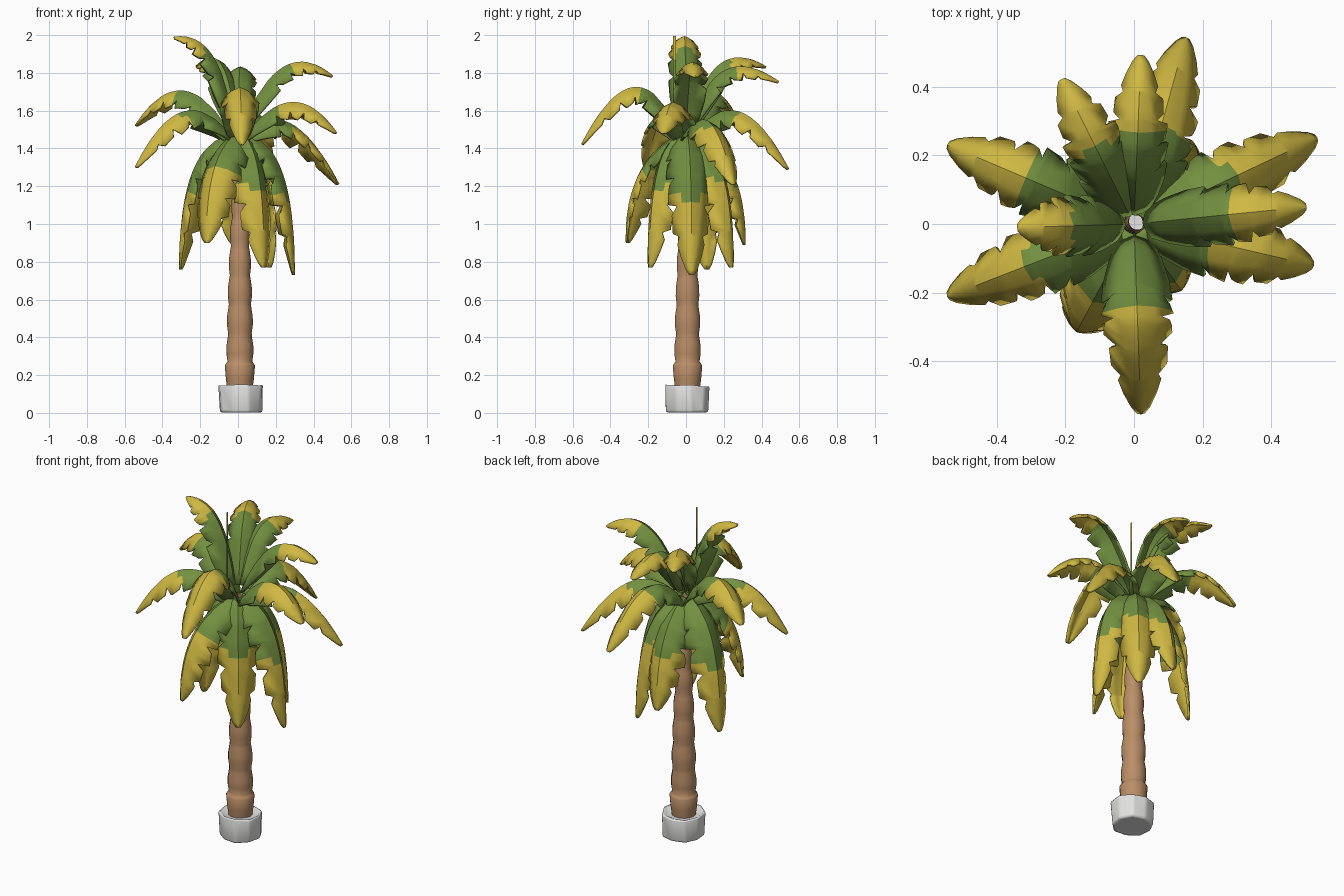
import bpy, bmesh, math, random
from mathutils import Vector

random.seed(4)
cube = bpy.data.objects.get("Cube")
if cube:
    bpy.data.objects.remove(cube, do_unlink=True)


def material(name, r, g, b):
    m = bpy.data.materials.new(name)
    m.use_nodes = True
    m.diffuse_color = (r, g, b, 1)
    m.node_tree.nodes["Principled BSDF"].inputs["Base Color"].default_value = (r, g, b, 1)
    return m


GREEN = material("leaf green", 0.17, 0.28, 0.052)
YELLOW = material("leaf yellow", 0.62, 0.48, 0.055)
BARK = material("bark brown", 0.49, 0.27, 0.135)
STONE = material("pale stone", 0.77, 0.77, 0.76)


def finish(name, bm, mats, angle=40):
    bmesh.ops.recalc_face_normals(bm, faces=bm.faces)
    me = bpy.data.meshes.new(name)
    bm.to_mesh(me)
    bm.free()
    ob = bpy.data.objects.new(name, me)
    bpy.context.scene.collection.objects.link(ob)
    for m in mats:
        me.materials.append(m)
    bpy.ops.object.select_all(action='DESELECT')
    ob.select_set(True)
    bpy.context.view_layer.objects.active = ob
    bpy.ops.object.shade_smooth_by_angle(angle=math.radians(angle))
    return ob


# Position along the leaf and half width, with narrow notches in the edge
EDGE = [(0, .5), (.08, .75), (.18, .93), (.31, 1), (.325, .7), (.37, .92), (.44, .98),
        (.5, 1.02), (.515, .68), (.56, .9), (.62, .95), (.68, .96), (.695, .6), (.74, .82),
        (.83, .78), (.845, .52), (.88, .6), (.93, .46), (.98, .25), (1, .1)]


def frond(name, tip, mid, base, width, yellow_from):
    """Arched leaf from the crown through mid (radius, height) to tip."""
    out = Vector((tip[0], tip[1], 0))
    reach = out.length
    out.normalize()
    side = Vector((-out.y, out.x, 0))
    up = Vector((0, 0, 1))
    a, m, c = Vector(base), Vector(mid), Vector((reach, tip[2]))
    b = 2 * m - (a + c) / 2
    bm = bmesh.new()
    rows = []
    for t, w in EDGE:
        p = a * (1 - t) ** 2 + b * 2 * t * (1 - t) + c * t * t
        d = ((b - a) * (1 - t) + (c - b) * t).normalized()
        normal = up * d.x - out * d.y
        centre = out * p.x + up * p.y
        inner = min(.6 * w, .5 * min(1, .5 + 2 * t) * (1 - t ** 4))
        row = []
        for u in (-w, -inner, 0, inner, w):
            drop = .22 * abs(u) + .62 * u * u
            row.append(bm.verts.new(centre + (side * u - normal * drop) * width))
        rows.append(row)
    for i in range(len(rows) - 1):
        t = (EDGE[i][0] + EDGE[i + 1][0]) / 2
        for j in range(4):
            f = bm.faces.new((rows[i][j], rows[i][j + 1], rows[i + 1][j + 1], rows[i + 1][j]))
            # The yellow starts a little earlier along the leaf edges
            f.material_index = int(t + (.04 if j in (0, 3) else 0) > yellow_from)
    ob = finish(name, bm, [GREEN, YELLOW])
    mod = ob.modifiers.new("thickness", 'SOLIDIFY')
    mod.thickness = .012
    mod.offset = 0


# Upper leaves: tip, arch point (radius, height), start of yellow
upper = [((-.34, -.01, 1.985), (.14, 1.89), .6),
         ((.50, .05, 1.78), (.25, 1.83), .58),
         ((.02, .49, 1.75), (.21, 1.81), .64),
         ((-.21, .42, 1.83), (.20, 1.84), .62)]
for i, (tip, mid, change) in enumerate(upper):
    frond(f"upper_leaf_{i + 1}", tip, mid, (.03, 1.52), .085, change)

# Middle leaves, arching outward
middle = [((.02, -.55, 1.42), (.27, 1.72), .46),
          ((-.54, -.21, 1.30), (.31, 1.59), .54),
          ((-.54, .23, 1.52), (.31, 1.70), .58),
          ((.15, .54, 1.29), (.29, 1.59), .52),
          ((.53, .25, 1.21), (.30, 1.53), .54),
          ((.52, -.12, 1.48), (.29, 1.64), .4)]
for i, (tip, mid, change) in enumerate(middle):
    frond(f"middle_leaf_{i + 1}", tip, mid, (.03, 1.45), .1, change)

# Lower leaves, hanging around the trunk
lower = [((.295, .03, .73), .65), ((-.305, .11, .76), .65), ((.165, .24, .77), .55),
         ((-.165, -.31, .90), .46), ((-.02, .31, .89), .6), ((.135, -.19, .77), .6)]
for i, (tip, change) in enumerate(lower):
    reach = math.hypot(tip[0], tip[1])
    frond(f"lower_leaf_{i + 1}", tip, (reach * .78, 1.27), (.03, 1.47), .115, change)

# Paper-thin upright shoot in the crown
bm = bmesh.new()
steps = [[bm.verts.new((-.03, y, z)) for y in (-.068, -.054)] for z in (1.57, 1.87, 1.995)]
for i in range(2):
    f = bm.faces.new((steps[i][0], steps[i][1], steps[i + 1][1], steps[i + 1][0]))
    f.material_index = i
finish("thin_shoot", bm, [GREEN, YELLOW])

# Trunk: flared foot and swelling rings, open at the top
profile = [(.066, .12), (.074, .18), (.08, .25), (.074, .26)]
z, rings = .26, 8
for i in range(rings):
    r = .068 - .041 * (i / (rings - 1)) ** 1.4
    h = .152
    for s, k in ((.08, .96), (.35, 1.05), (.65, 1.04), (.95, .93)):
        profile.append((r * k, z + h * s))
    z += h
bm = bmesh.new()
sides = 14
loops = []
for r, h in profile:
    loops.append([bm.verts.new((.01 + r * math.cos(q), .008 + r * math.sin(q), h))
                  for q in (math.tau * k / sides for k in range(sides))])
for lo, hi in zip(loops, loops[1:]):
    for k in range(sides):
        n = (k + 1) % sides
        bm.faces.new((lo[k], lo[n], hi[n], hi[k]))
finish("trunk", bm, [BARK], 50)

# Rough stone foot with a hollowed top
bm = bmesh.new()
bmesh.ops.create_cone(bm, cap_ends=True, segments=9, radius1=.117, radius2=.123, depth=.15)
top = [f for f in bm.faces if f.normal.z > .9]
bmesh.ops.inset_region(bm, faces=top, thickness=.035, depth=-.018)
for v in bm.verts:
    k = random.uniform(.96, 1.05)
    v.co = Vector((v.co.x * k + .015, v.co.y * k + .006, v.co.z + .077))
    if v.co.z > .1:
        v.co.z += random.uniform(-.01, .004)
stone = finish("stone_foot", bm, [STONE], 45)
bev = stone.modifiers.new("worn edges", 'BEVEL')
bev.width = .012
bev.segments = 2
